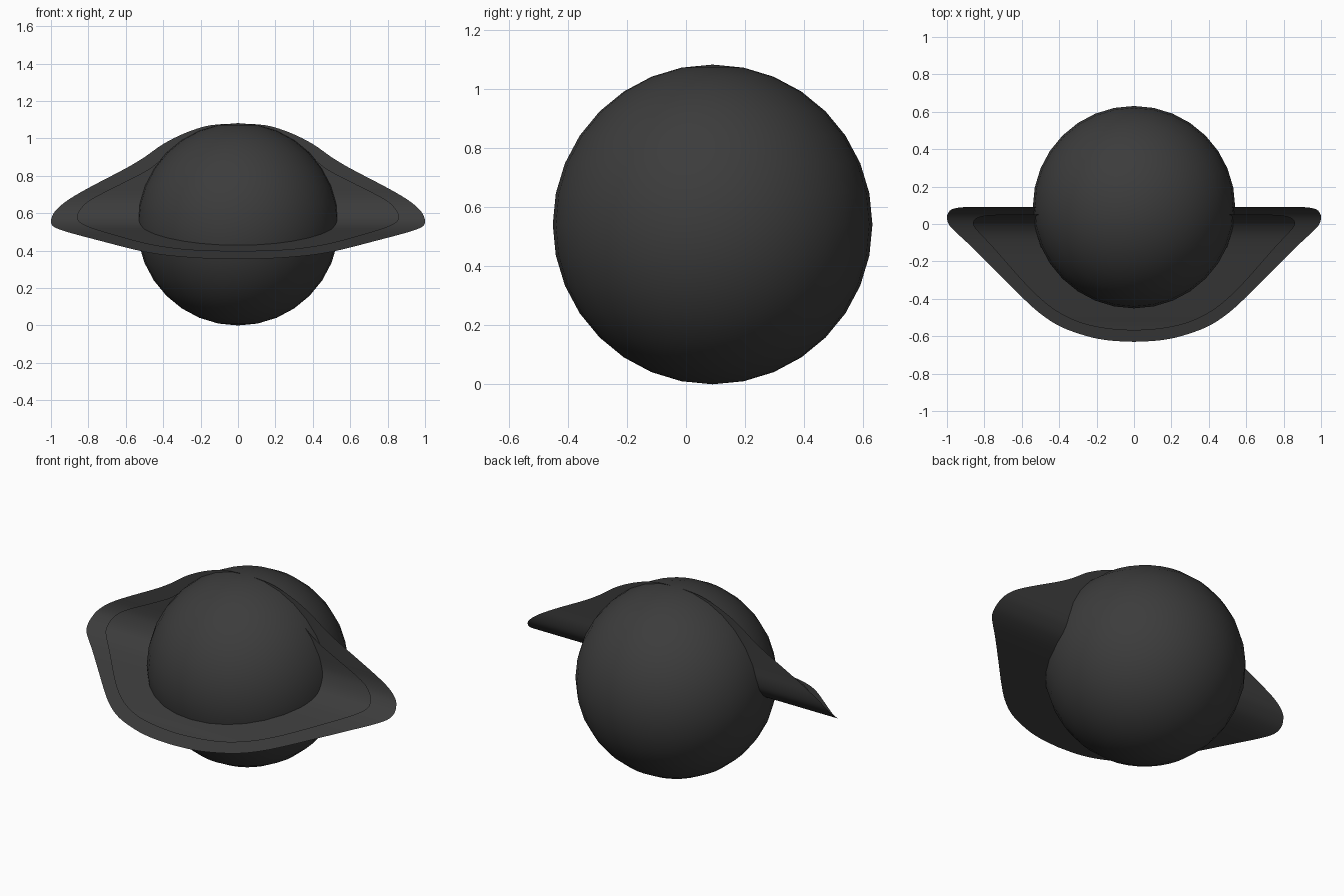
import bpy, bmesh
from mathutils import Vector

if "Cube" in bpy.data.objects:
    bpy.data.objects.remove(bpy.data.objects["Cube"])

mat = bpy.data.materials.new("dark_grey")
mat.diffuse_color = (0.045, 0.045, 0.045, 1)
mat.use_nodes = True
mat.node_tree.nodes["Principled BSDF"].inputs["Base Color"].default_value = mat.diffuse_color


def smooth_path(pts, steps=4):
    """Catmull-Rom interpolation through the points."""
    p = [Vector(v) for v in pts]
    p = [p[0]] + p + [p[-1]]
    out = []
    for a, b, c, d in zip(p, p[1:], p[2:], p[3:]):
        for i in range(steps):
            t = i / steps
            out.append(0.5 * (2 * b + (c - a) * t + (2 * a - 5 * b + 4 * c - d) * t * t
                              + (3 * b - a - 3 * c + d) * t ** 3))
    return out + [p[-1]]


def bent_sheet(name, rows):
    """Thin sheet ruled along x; every row is (half width, y, z)."""
    bm = bmesh.new()
    prev = None
    for w, y, z in smooth_path(rows):
        w = max(w, 0)
        cur = [bm.verts.new((s * w, y, z)) for s in (-1, 1)]
        if prev:
            bm.faces.new((prev[0], cur[0], cur[1], prev[1]))
        prev = cur
    bmesh.ops.remove_doubles(bm, verts=bm.verts, dist=1e-5)
    me = bpy.data.meshes.new(name)
    bm.to_mesh(me)
    bm.free()
    for f in me.polygons:
        f.use_smooth = True
    me.materials.append(mat)
    ob = bpy.data.objects.new(name, me)
    bpy.context.collection.objects.link(ob)
    return ob


# Ball
bpy.ops.mesh.primitive_uv_sphere_add(segments=32, ring_count=16, radius=0.541,
                                     location=(0, 0.09, 0.541))
ball = bpy.context.object
ball.name = "ball"
ball.data.materials.append(mat)
bpy.ops.object.shade_smooth()

# Outer sheet: upright back, rounded bend, sloping front lip
bent_sheet("outer_sheet", [
    (0, .09, 1.08), (.15, .09, 1.07), (.28, .09, 1.03), (.40, .09, .97), (.50, .09, .90),
    (.60, .09, .84), (.80, .09, .735), (.91, .09, .67), (.97, .08, .62), (.993, .06, .585),
    (1.0, .03, .553), (.985, -.01, .528), (.935, -.06, .507), (.86, -.13, .485),
    (.70, -.29, .443), (.60, -.39, .417), (.50, -.48, .394), (.39, -.55, .376),
    (.25, -.60, .363), (.13, -.623, .357), (0, -.63, .355)])

# Inner sheet: smaller copy lying just in front of the outer one
bent_sheet("inner_sheet", [
    (0, .05, 1.06), (.14, .05, 1.05), (.24, .05, 1.02), (.36, .05, .93), (.47, .05, .84),
    (.60, .05, .77), (.72, .05, .71), (.80, .045, .665), (.845, .03, .62),
    (.86, .01, .585), (.855, -.015, .56), (.82, -.055, .535), (.75, -.13, .509),
    (.60, -.30, .465), (.50, -.40, .439), (.40, -.475, .420), (.28, -.53, .405),
    (.14, -.56, .398), (0, -.57, .395)])
